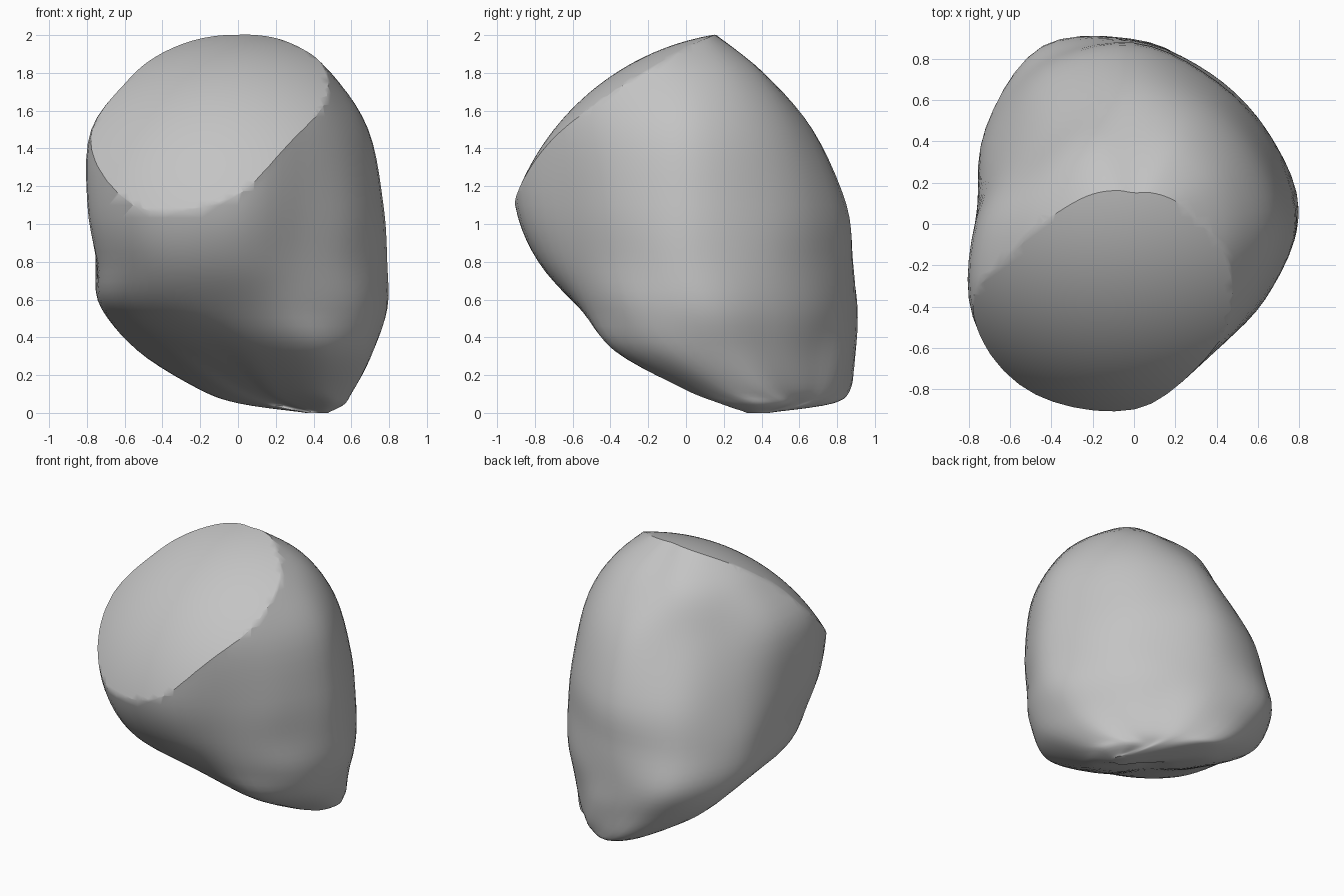
import bpy
import math
from mathutils import Vector

cube = bpy.data.objects.get("Cube")
if cube:
    bpy.data.objects.remove(cube, do_unlink=True)

# Rough stone body: each level has height, centre x, centre y,
# then radii (hundredths) every 30 degrees counter-clockwise from +x
LEVELS = [
    (0, 42, 38, [6] * 12),
    (5, 30, 50, [20, 12, 12, 18, 32, 34, 20, 11, 11, 19, 37, 31]),
    (13, 20, 38, [40, 32, 33, 42, 56, 48, 30, 20, 20, 30, 46, 46]),
    (33, 10, 20, [61, 55, 56, 67, 77, 73, 50, 41, 41, 51, 66, 66]),
    (55, 0, 10, [79, 73, 73, 79, 88, 80, 71, 72, 69, 66, 71, 77]),
    (80, 0, 0, [79, 78, 80, 88, 91, 83, 75, 81, 84, 77, 69, 72]),
    (110, 0, 0, [77, 75, 78, 85, 83, 75, 77, 89, 96, 89, 73, 73]),
    (150, 0, 0, [69, 66, 66, 67, 61, 61, 74, 87, 99, 90, 73, 68]),
    (180, 0, 0, [49, 47, 45, 41, 44, 46, 53, 62, 85, 88, 65, 53]),
    (201, 0, 0, [22, 19, 16, 14, 17, 22, 28, 45, 70, 76, 52, 35]),
]
STEPS = 5


def ring_points(level):
    z, cx, cy, radii = level
    step = math.tau / len(radii)
    return [Vector((cx + r * math.cos(i * step), cy + r * math.sin(i * step), z)) / 100
            for i, r in enumerate(radii)]


def spline(a, b, c, d, t):
    return (b * 2 + (c - a) * t + (a * 2 - b * 5 + c * 4 - d) * t ** 2
            + (b * 3 - a - c * 3 + d) * t ** 3) / 2


def refine(items, closed):
    """Smoothly subdivide a sequence of rows or points."""
    n = len(items)
    pick = (lambda i: items[i % n]) if closed else (lambda i: items[max(0, min(n - 1, i))])
    out = []
    for i in range(n if closed else n - 1):
        quad = [pick(i + k) for k in (-1, 0, 1, 2)]
        for s in range(STEPS):
            t = s / STEPS
            if closed:
                out.append(spline(*quad, t))
            else:
                out.append([spline(*pts, t) for pts in zip(*quad)])
    if not closed:
        out.append(items[-1])
    return out


rows = refine([refine(ring_points(level), True) for level in LEVELS], False)
n = len(rows[0])
verts = [p for row in rows for p in row]
faces = [(j * n + i, j * n + (i + 1) % n, (j + 1) * n + (i + 1) % n, (j + 1) * n + i)
         for j in range(len(rows) - 1) for i in range(n)]
faces.append(tuple(reversed(range(n))))
faces.append(tuple(range(len(verts) - n, len(verts))))

mesh = bpy.data.meshes.new("stone")
mesh.from_pydata(verts, [], faces)
stone = bpy.data.objects.new("stone", mesh)
bpy.context.collection.objects.link(stone)

# Domed face: trim the body with a large ball
bpy.ops.mesh.primitive_ico_sphere_add(subdivisions=6, radius=1.36, location=(0.03, 0.37, 0.66))
ball = bpy.context.object
ball.name = "dome_cutter"
ball.hide_render = True

bpy.ops.object.select_all(action="DESELECT")
bpy.context.view_layer.objects.active = stone
stone.select_set(True)
trim = stone.modifiers.new("dome_trim", "BOOLEAN")
trim.operation = "INTERSECT"
trim.solver = "EXACT"
trim.object = ball
bpy.ops.object.modifier_apply(modifier=trim.name)
bpy.data.objects.remove(ball, do_unlink=True)

# Plain grey stone colour
grey = bpy.data.materials.new("stone_grey")
grey.use_nodes = True
colour = (0.55, 0.55, 0.55, 1)
grey.diffuse_color = colour
grey.node_tree.nodes["Principled BSDF"].inputs["Base Color"].default_value = colour
stone.data.materials.clear()
stone.data.materials.append(grey)

bpy.ops.object.shade_smooth_by_angle(angle=math.radians(35))
